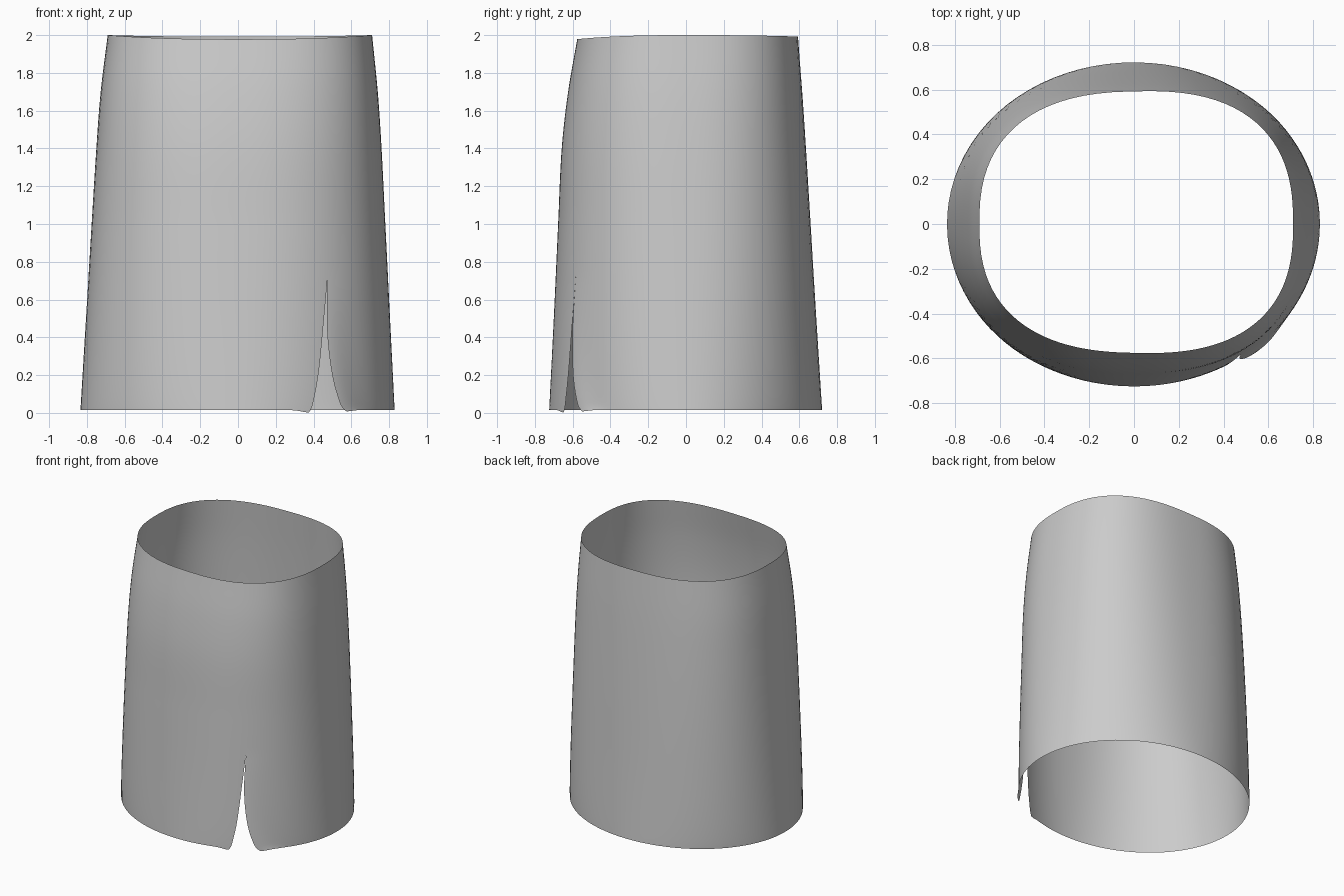
import bpy, bmesh, math

cube = bpy.data.objects.get("Cube")
if cube:
    bpy.data.objects.remove(cube)

# Fabric colour
fabric = bpy.data.materials.new("light grey fabric")
grey = (0.6, 0.6, 0.6, 1)
fabric.diffuse_color = grey
fabric.use_nodes = True
fabric.node_tree.nodes["Principled BSDF"].inputs["Base Color"].default_value = grey
fabric.use_backface_culling = False


def curve(points, z):
    """Smooth value at height z through (height, value) points."""
    z = min(max(z, points[0][0]), points[-1][0])
    i = next(k for k in range(len(points) - 1) if z <= points[k + 1][0])

    def slope(k):
        a, b = points[max(k - 1, 0)], points[min(k + 1, len(points) - 1)]
        return (b[1] - a[1]) / (b[0] - a[0])

    (z0, v0), (z1, v1) = points[i], points[i + 1]
    h = z1 - z0
    t = (z - z0) / h
    return ((1 + 2 * t) * (1 - t) ** 2 * v0 + t * (1 - t) ** 2 * h * slope(i)
            + t * t * (3 - 2 * t) * v1 + t * t * (t - 1) * h * slope(i + 1))


# Silhouette reach to each side, by height
LEFT = [(0, .83), (.5, .805), (1, .78), (1.4, .76), (1.7, .74), (2, .71)]
RIGHT = [(0, .835), (.5, .805), (1, .775), (1.4, .75), (1.7, .727), (2, .69)]
FRONT = [(0, .725), (.5, .7), (1, .677), (1.4, .658), (1.7, .625), (2, .575)]
BACK = [(0, .722), (.5, .69), (1, .66), (1.4, .635), (1.7, .615), (2, .592)]

# Slit edges, x by height
SLIT_TOP = .73
SLIT_IN = [(0, .35), (.015, .375), (.05, .395), (.2, .425), (.5, .455), (SLIT_TOP, .475)]
SLIT_OUT = [(0, .6), (.015, .56), (.05, .53), (.2, .49), (.45, .467), (SLIT_TOP, .475)]


def power(z):
    return 2 + .5 * (max(z, 0) / 2) ** .7


def slit_angle(points, z):
    return -math.acos((curve(points, z) / curve(LEFT, z)) ** (power(z) / 2))


def skirt_point(u, z):
    start = slit_angle(SLIT_OUT, z)
    end = slit_angle(SLIT_IN, z) + math.tau
    a = start + u * (end - start)
    c, s = math.cos(a), math.sin(a)
    e = 2 / power(z)
    x = math.copysign(abs(c) ** e, c) * curve(LEFT if c > 0 else RIGHT, z)
    y = math.copysign(abs(s) ** e, s) * curve(BACK if s > 0 else FRONT, z)
    y *= 1 + .04 * x * (z / 2) ** 3
    # outer flap lifts slightly away from the body
    lift = 1 + .025 * math.exp(-(u / .025) ** 2) * max(0, 1 - z / SLIT_TOP)
    # waist dips at the front and a little at the back, hem droops at the slit
    dip = .022 if s < 0 else .008
    droop = .015 * math.exp(-((1 - u) / .012) ** 2) + .008 * math.exp(-(u / .012) ** 2)
    zz = z - dip * s * s * (z / 2) ** 6 - droop * max(0, 1 - z / .1)
    return x * lift, y * lift, zz


# Row heights, finer at the hem, with one row exactly at the slit top
heights = [.015, .025, .035, .05, .07, .1, .14]
heights += [.14 + (SLIT_TOP - .14) * k / 12 for k in range(1, 13)]
heights += [SLIT_TOP + (2 - SLIT_TOP) * k / 26 for k in range(1, 27)]

# Columns run round from one slit edge to the other, finer near the slit
COLS = 144
cols = [k / COLS - .85 * math.sin(math.tau * k / COLS) / math.tau for k in range(COLS + 1)]

bm = bmesh.new()
rows = [[bm.verts.new(skirt_point(u, z)) for u in cols] for z in heights]
for low, high in zip(rows, rows[1:]):
    for k in range(COLS):
        bm.faces.new((low[k], low[k + 1], high[k + 1], high[k]))
# Close the seam above the slit
seam = [r[j] for r, z in zip(rows, heights) if z > SLIT_TOP - .001 for j in (0, -1)]
bmesh.ops.remove_doubles(bm, verts=seam, dist=.002)

mesh = bpy.data.meshes.new("skirt")
bm.to_mesh(mesh)
bm.free()
mesh.materials.append(fabric)
mesh.shade_smooth()
skirt = bpy.data.objects.new("skirt", mesh)
bpy.context.collection.objects.link(skirt)
